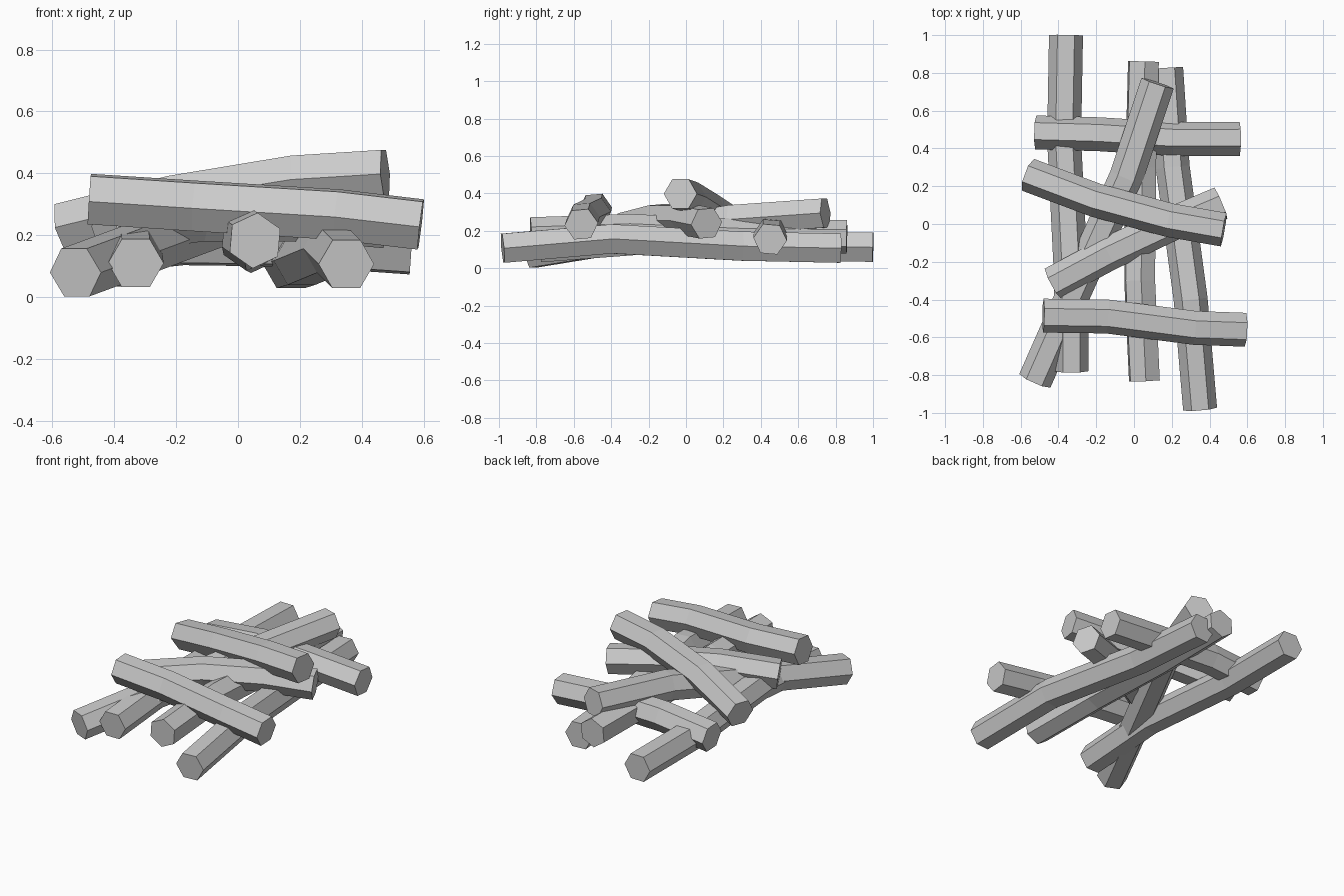
import bpy, bmesh, math
from mathutils import Vector

old = bpy.data.objects.get("Cube")
if old:
    bpy.data.objects.remove(old, do_unlink=True)

# Single flat grey for all the logs
GREY = (0.6, 0.6, 0.6, 1.0)
mat = bpy.data.materials.new("log_grey")
mat.use_nodes = True
mat.diffuse_color = GREY
bsdf = next(n for n in mat.node_tree.nodes if n.type == 'BSDF_PRINCIPLED')
bsdf.inputs["Base Color"].default_value = GREY

RADIUS = 0.09
SIDES = 6


def make_log(name, path, roll=0):
    """Sweep a hexagon along a gently bent path and cap both ends."""
    pts = [Vector(p) for p in path]
    bm = bmesh.new()
    rings = []
    for i, p in enumerate(pts):
        tangent = (pts[min(i + 1, len(pts) - 1)] - pts[max(i - 1, 0)]).normalized()
        side = tangent.cross(Vector((0, 0, 1))).normalized()
        up = side.cross(tangent)
        ring = []
        for k in range(SIDES):
            a = math.radians(roll) + math.tau * k / SIDES
            ring.append(bm.verts.new(p + RADIUS * (math.cos(a) * side + math.sin(a) * up)))
        rings.append(ring)
    for lo, hi in zip(rings, rings[1:]):
        for k in range(SIDES):
            n = (k + 1) % SIDES
            bm.faces.new((lo[k], lo[n], hi[n], hi[k]))
    bm.faces.new(rings[0])
    bm.faces.new(rings[-1])
    bmesh.ops.recalc_face_normals(bm, faces=bm.faces)
    mesh = bpy.data.meshes.new(name)
    bm.to_mesh(mesh)
    bm.free()
    mesh.materials.append(mat)
    obj = bpy.data.objects.new(name, mesh)
    bpy.context.collection.objects.link(obj)


# Bottom layer: long logs running front to back
make_log("long_log_right", [(-.33, -.78, .11), (-.335, -.25, .15), (-.37, .45, .12), (-.36, 1, .112)])
make_log("long_log_middle", [(.055, -.83, .183), (.03, -.3, .2), (.035, .3, .175), (.05, .86, .168)], 25)
make_log("long_log_left", [(.35, -.98, .107), (.3, -.4, .157), (.205, .3, .118), (.17, .825, .107)])
make_log("long_log_diagonal", [(-.525, -.83, .08), (-.335, -.4, .15), (-.04, .25, .26), (.125, .745, .295)])

# Upper layers: short logs laid across
make_log("cross_log_back", [(-.52, .485, .15), (-.18, .475, .185), (.2, .45, .18), (.56, .45, .155)], 5)
make_log("cross_log_front", [(-.48, -.485, .317), (-.14, -.49, .295), (.32, -.55, .267), (.59, -.56, .235)], -5)
make_log("cross_log_low", [(-.43, -.315, .22), (-.13, -.155, .262), (.2, .0, .262), (.46, .11, .24)], -5)
make_log("cross_log_top", [(-.56, .26, .225), (-.2, .125, .315), (.19, .02, .38), (.475, -.03, .398)])
